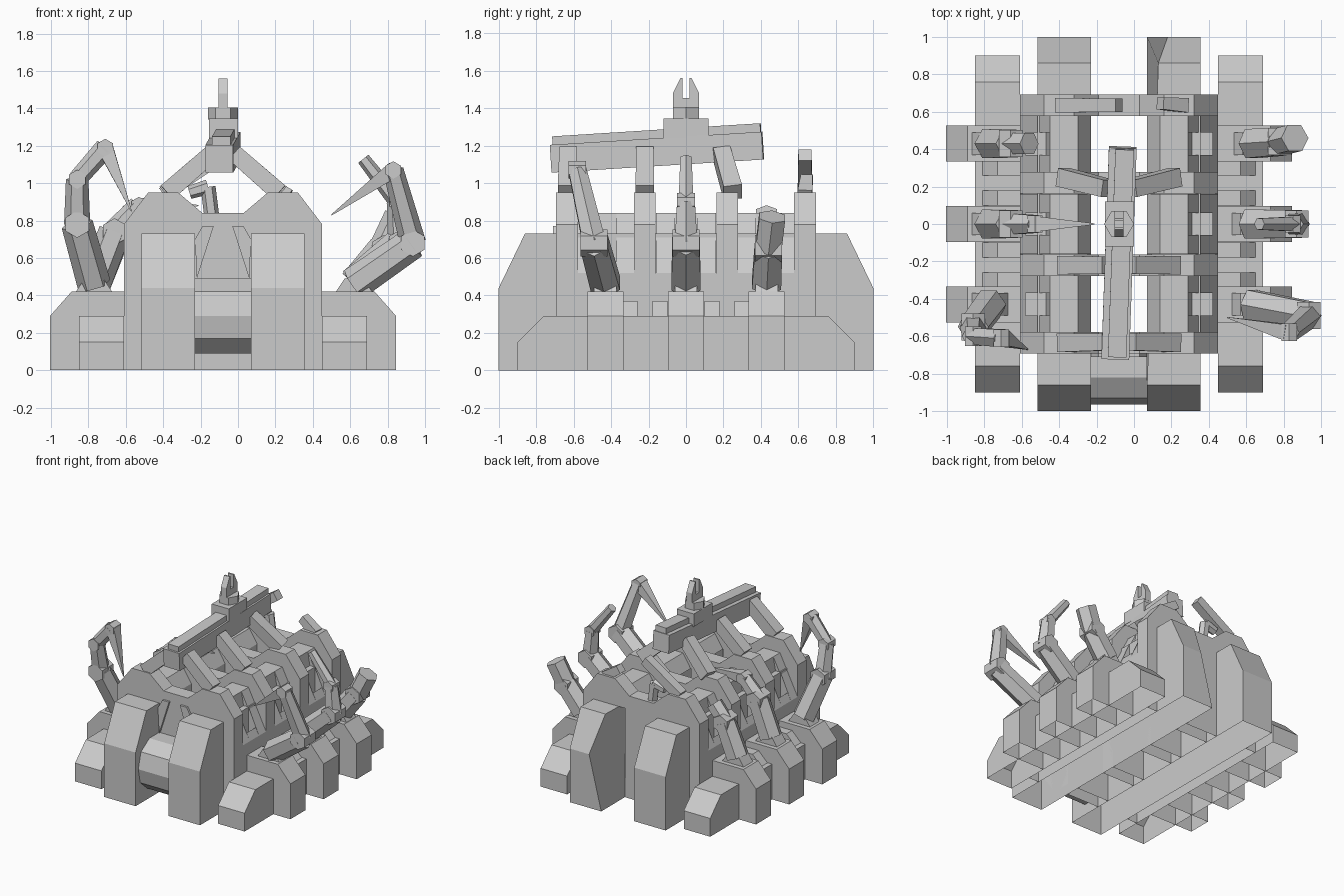
import bpy, bmesh, math
from mathutils import Vector

if "Cube" in bpy.data.objects:
    bpy.data.objects.remove(bpy.data.objects["Cube"])

CX = -0.08  # hull centreline


def finish(name, bm):
    bmesh.ops.recalc_face_normals(bm, faces=bm.faces)
    me = bpy.data.meshes.new(name)
    bm.to_mesh(me)
    bm.free()
    ob = bpy.data.objects.new(name, me)
    bpy.context.collection.objects.link(ob)
    return ob


def prism(name, pts, axis, a, b):
    """Extrude a profile ('y': (x, z) points, 'x': (y, z) points); faces on the ground stay open."""
    bm = bmesh.new()
    co = (lambda p, t: (p[0], t, p[1])) if axis == 'y' else (lambda p, t: (t, p[0], p[1]))
    lo = [bm.verts.new(co(p, a)) for p in pts]
    hi = [bm.verts.new(co(p, b)) for p in pts]
    bm.faces.new(lo)
    bm.faces.new(hi)
    n = len(pts)
    for i in range(n):
        j = (i + 1) % n
        if pts[i][1] or pts[j][1]:
            bm.faces.new((lo[i], lo[j], hi[j], hi[i]))
    return finish(name, bm)


def box(name, x0, x1, y0, y1, z0, z1):
    return prism(name, [(x0, z0), (x1, z0), (x1, z1), (x0, z1)], 'y', y0, y1)


def beam(name, p, q, r0, r1, sides=6):
    """Tapered bar between two points."""
    p, q = Vector(p), Vector(q)
    d = (q - p).normalized()
    side = Vector((0, 1, 0)) if abs(d.y) < 0.8 else Vector((1, 0, 0))
    u = (side - d * side.dot(d)).normalized()
    v = d.cross(u)
    bm = bmesh.new()
    rings = []
    for c, r in ((p, r0), (q, r1)):
        ang = [2 * math.pi * (i + 0.5) / sides for i in range(sides)]
        rings.append([bm.verts.new(c + u * math.cos(t) * r + v * math.sin(t) * r) for t in ang])
    bm.faces.new(rings[0])
    bm.faces.new(rings[1])
    for i in range(sides):
        j = (i + 1) % sides
        bm.faces.new((rings[0][i], rings[0][j], rings[1][j], rings[1][i]))
    return finish(name, bm)


def off(pts, s):
    return [(CX + s * x, z) for x, z in pts]


# Full-width hull ribs, stepped over the long hulls and lower side walls
half = [(0.15, 0), (0.15, 0.73), (0.435, 0.73), (0.435, 0.52), (0.53, 0.52), (0.53, 0.78),
        (0.40, 0.95), (0.24, 0.95), (0.11, 0.84)]
rib = off(half, 1) + off(half[::-1], -1)
for y in (-0.635, -0.22, 0.22, 0.635):
    prism("hull_rib", rib, 'y', y - 0.058, y + 0.058)

track = [(-1, 0), (-1, 0.44), (-0.86, 0.73), (0.86, 0.73), (1, 0.44), (1, 0)]
pod = [(-0.9, 0), (-0.9, 0.15), (-0.76, 0.29), (0.76, 0.29), (0.9, 0.15), (0.9, 0)]
panel = [(0.435, 0.52), (0.53, 0.52), (0.37, 0.84), (0.22, 0.84), (0.15, 0.73), (0.435, 0.73)]
lip = [(0.50, 0.52), (0.53, 0.52), (0.50, 0.58)]
back = [(0.15, 0.73), (0.39, 0.73), (0.37, 0.84), (0.22, 0.84)]
big_rib = [(0.53, 0), (0.925, 0), (0.925, 0.29), (0.81, 0.42), (0.53, 0.42)]
small_rib = [(0.53, 0.29), (0.73, 0.29), (0.65, 0.37), (0.53, 0.37)]

for s in (-1, 1):
    # Long hulls, lower side walls and low side pods
    hull = prism("long_hull", track, 'x', CX + s * 0.15, CX + s * 0.435)
    if s > 0:  # tapered rear corner
        for v in hull.data.vertices:
            if v.co.y > 0.8 and v.co.x < 0.2 and v.co.z > 0:
                v.co.x = 0.18 if v.co.y > 0.9 else 0.13
    x0, x1 = sorted((CX + s * 0.435, CX + s * 0.53))
    box("lower_side_wall", x0, x1, -0.693, 0.693, 0, 0.52)
    prism("side_pod", pod, 'x', CX + s * 0.53, CX + s * 0.77)
    # Bay panels with recessed windows
    for y in (-0.43, 0, 0.43):
        for k in (-1, 1):
            prism("bay_panel", off(panel, s), 'y', y + k * 0.06, y + k * 0.16)
        prism("window_lip", off(lip, s), 'y', y - 0.06, y + 0.06)
        prism("window_back", off(back, s), 'y', y - 0.06, y + 0.06)
        prism("pod_rib", off(big_rib, s), 'y', y - 0.097, y + 0.097)
    for y in (-0.30, -0.14, 0.14, 0.30):
        prism("small_pod_rib", off(small_rib, s), 'y', y - 0.04, y + 0.04)

# Front roller housing and the funnel above it
roller = [(-0.69, 0.49), (-0.82, 0.49), (-0.93, 0.42), (-0.965, 0.29), (-0.94, 0.17), (-0.85, 0.09), (-0.69, 0.09)]
prism("front_roller", roller, 'x', CX - 0.15, CX + 0.15)
for s in (-1, 1):
    prism("front_funnel", off([(0.14, 0.49), (0.05, 0.77), (0.11, 0.77), (0.15, 0.70)], s), 'y', -0.71, -0.66)

# Roof struts leaning in to the spine
for y, yt in ((-0.635, -0.63), (-0.22, -0.22), (0.25, 0.19)):
    for s in (-1, 1):
        beam("roof_strut", (CX + s * 0.30, y, 0.95), (CX + s * 0.06, yt, 1.16), 0.07, 0.065, 4)
# Broken rear struts and hook
beam("rear_strut_left", (-0.40, 0.635, 0.94), (-0.08, 0.635, 1.15), 0.055, 0.05, 4)
beam("rear_strut_right", (0.27, 0.635, 0.93), (0.14, 0.645, 1.02), 0.055, 0.045, 4)
beam("rear_hook_upper", (-0.26, 0.635, 0.95), (-0.16, 0.635, 0.98), 0.035, 0.04)
beam("rear_hook_lower", (-0.16, 0.635, 0.98), (-0.14, 0.635, 0.82), 0.04, 0.04)

# Spine beam, slightly skewed, with a rail along its top
beam("spine_beam", (-0.10, -0.72, 1.13), (-0.06, 0.41, 1.20), 0.105, 0.105, 4)
beam("spine_rail", (-0.09, -0.71, 1.20), (-0.05, 0.40, 1.27), 0.07, 0.07, 4)

# Mast
box("mast_base", -0.155, 0.0, -0.12, 0.12, 1.24, 1.345)
beam("mast_collar", (CX, 0, 1.34), (CX, 0, 1.405), 0.08, 0.08)
fork = [(-0.07, 1.40), (0.07, 1.40), (0.07, 1.48), (0.03, 1.56), (0.018, 1.56),
        (0.018, 1.455), (-0.018, 1.455), (-0.018, 1.56), (-0.03, 1.56), (-0.07, 1.48)]
prism("mast_fork", fork, 'x', CX - 0.025, CX + 0.025)


# Jointed arms: a foot, then segments with end radii, joints between
def arm(name, pts, radii):
    x, y, z = pts[0]
    foot = [(x - 0.11, 0.40), (x + 0.11, 0.40), (x + 0.05, 0.49), (x - 0.05, 0.49)]
    prism(name + "_foot", foot, 'y', y - 0.06, y + 0.06)
    for i in range(len(pts) - 1):
        beam(f"{name}_segment", pts[i], pts[i + 1], *radii[i])
        if i < len(pts) - 2:
            px, py, pz = pts[i + 1]
            r = radii[i][1] * 0.85
            beam(f"{name}_joint", (px, py - r, pz), (px, py + r, pz), r, r)


lower, fore, grip, claw = (0.09, 0.085), (0.07, 0.055), (0.05, 0.055), (0.06, 0.004, 4)
arm("front_right_arm", [(0.62, -0.43, 0.46), (0.935, -0.49, 0.68), (0.83, -0.58, 1.07),
                        (0.50, -0.50, 0.83)], [lower, fore, claw])
arm("middle_right_arm", [(0.62, 0, 0.46), (0.87, 0, 0.68), (0.85, 0, 0.90), (0.67, 0, 1.13)],
    [lower, fore, (0.045, 0.035)])
arm("rear_right_arm", [(0.63, 0.43, 0.46), (0.78, 0.44, 0.65), (0.86, 0.46, 0.82)], [lower, (0.08, 0.08)])
arm("front_left_arm", [(-0.77, -0.43, 0.46), (-0.86, -0.55, 0.78), (-0.86, -0.60, 1.02),
                       (-0.71, -0.61, 1.19), (-0.57, -0.67, 0.85)], [lower, (0.07, 0.06), grip, claw])
arm("middle_left_arm", [(-0.77, 0, 0.46), (-0.66, 0, 0.74), (-0.53, 0, 0.88), (-0.21, 0, 0.88)],
    [lower, (0.065, 0.055), claw])
arm("rear_left_arm", [(-0.77, 0.43, 0.46), (-0.66, 0.43, 0.72), (-0.56, 0.43, 0.84)],
    [lower, (0.065, 0.065)])
